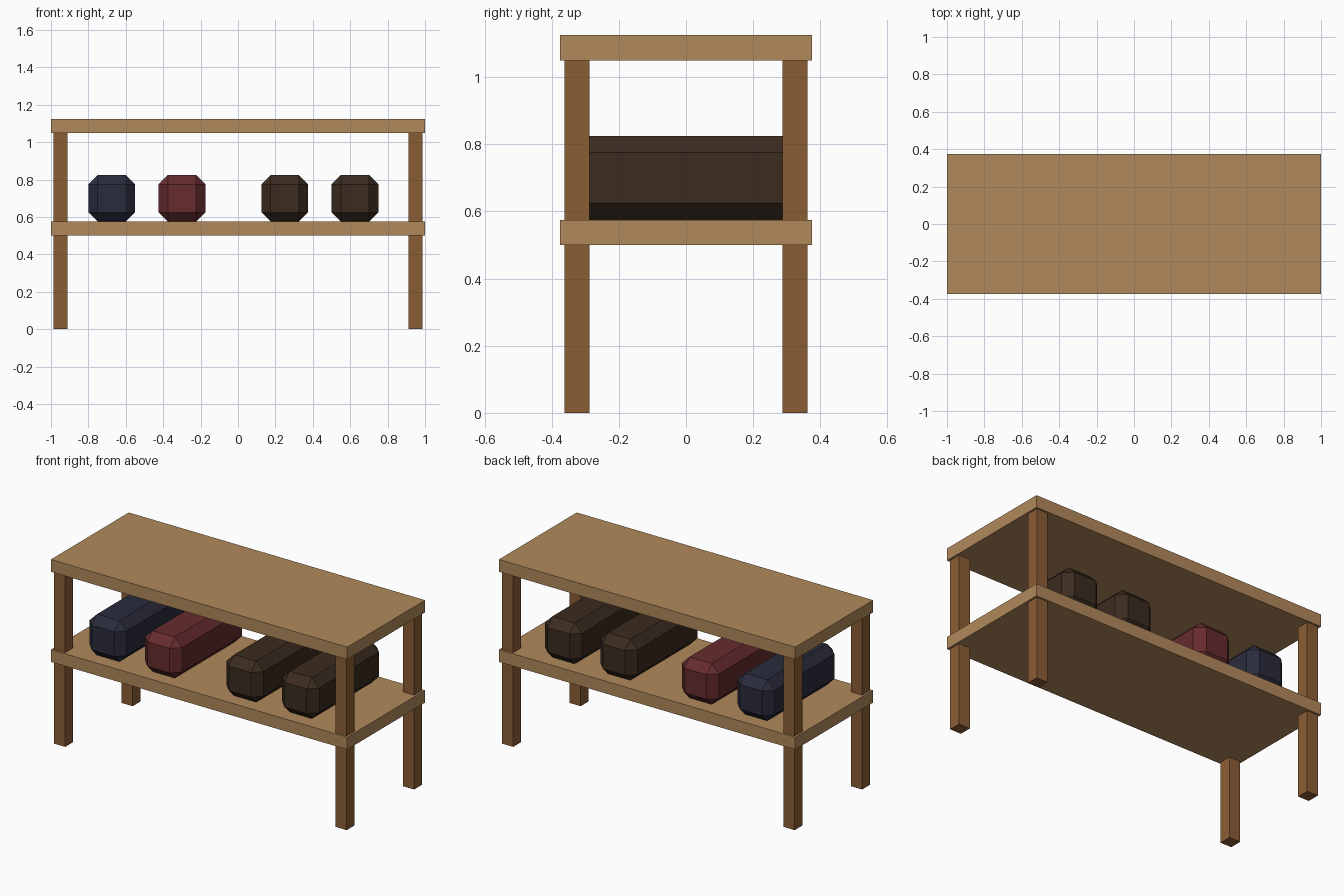
import bpy

if "Cube" in bpy.data.objects:
    bpy.data.objects.remove(bpy.data.objects["Cube"])


def material(name, rgb):
    """Material from 0-255 screen colour, stored as linear."""
    m = bpy.data.materials.new(name)
    m.diffuse_color = [(c / 255) ** 2.2 for c in rgb] + [1.0]
    m.use_nodes = True
    m.node_tree.nodes["Principled BSDF"].inputs["Base Color"].default_value = m.diffuse_color
    return m


def box(name, centre, size, mat, bevel=0.0):
    bpy.ops.mesh.primitive_cube_add(size=1, location=centre)
    ob = bpy.context.object
    ob.name = name
    ob.scale = size
    bpy.ops.object.transform_apply(location=False, rotation=False, scale=True)
    ob.data.materials.append(mat)
    if bevel:
        mod = ob.modifiers.new("chamfer", 'BEVEL')
        mod.width = bevel
        mod.segments = 1
    return ob


light_wood = material("light_wood", (176, 136, 92))
dark_wood = material("dark_wood", (138, 94, 56))
navy = material("navy_cloth", (46, 47, 62))
red = material("red_cloth", (102, 47, 49))
brown = material("brown_cloth", (61, 47, 36))

# Two shelf boards
box("lower_shelf", (0, 0, 0.5375), (2, 0.75, 0.075), light_wood)
box("top_board", (0, 0, 1.0875), (2, 0.75, 0.075), light_wood)

# Four legs running from the ground up into the top board
LEG_TOP = 1.12
for sx, side in ((-1, "left"), (1, "right")):
    for sy, end in ((-1, "front"), (1, "back")):
        box(f"{end}_{side}_leg", (sx * 0.95, sy * 0.325, LEG_TOP / 2),
            (0.075, 0.075, LEG_TOP), dark_wood)

# Chamfered cloth rolls resting on the lower shelf
rolls = (("navy_roll", -0.675, navy), ("red_roll", -0.30, red),
         ("brown_roll_inner", 0.25, brown), ("brown_roll_outer", 0.625, brown))
for name, x, mat in rolls:
    box(name, (x, 0, 0.70), (0.25, 0.675, 0.25), mat, bevel=0.05)
